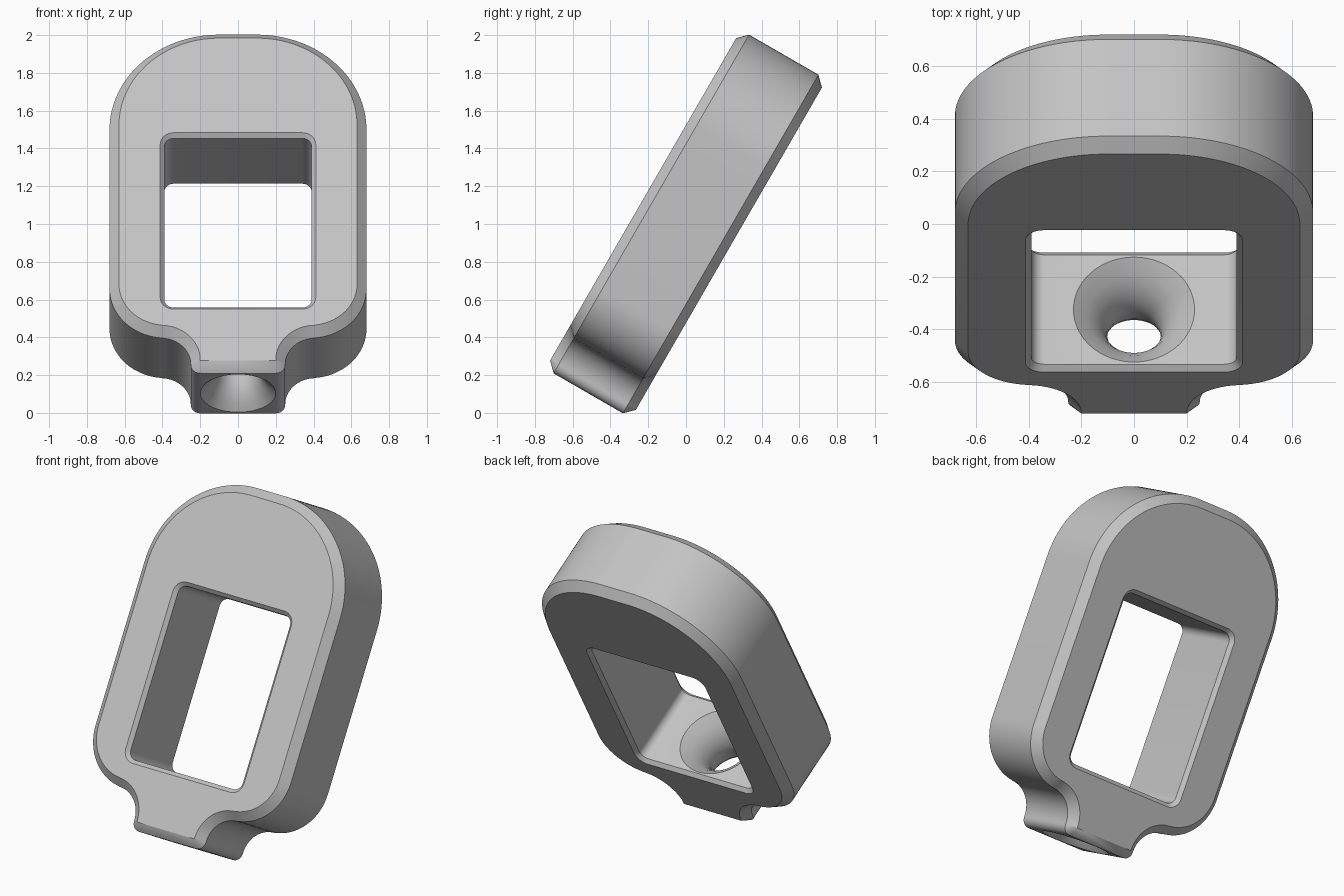
import bpy
import bmesh
from math import sin, cos, radians, tau

cube = bpy.data.objects.get("Cube")
if cube:
    bpy.data.objects.remove(cube, do_unlink=True)

grey = bpy.data.materials.new("plain_grey")
grey.use_nodes = True
colour = (0.55, 0.55, 0.55, 1)
grey.diffuse_color = colour
grey.node_tree.nodes["Principled BSDF"].inputs["Base Color"].default_value = colour


def arc(cx, cy, r, start, end, steps):
    angles = [radians(start + (end - start) * i / steps) for i in range(steps + 1)]
    return [(cx + r * cos(a), cy + r * sin(a)) for a in angles]


def mirrored(half):
    """Close a right-hand half outline with its mirror image."""
    return half + [(-x, y) for x, y in reversed(half)]


def loft(name, rings):
    """Skin a closed solid through equal-length rings."""
    bm = bmesh.new()
    loops = [[bm.verts.new(p) for p in ring] for ring in rings]
    n = len(loops[0])
    for a, b in zip(loops, loops[1:]):
        for i in range(n):
            j = (i + 1) % n
            bm.faces.new((a[i], a[j], b[j], b[i]))
    bm.faces.new(loops[0])
    bm.faces.new(loops[-1])
    bmesh.ops.remove_doubles(bm, verts=bm.verts[:], dist=0.0005)
    bmesh.ops.recalc_face_normals(bm, faces=bm.faces[:])
    mesh = bpy.data.meshes.new(name)
    bm.to_mesh(mesh)
    bm.free()
    mesh.materials.append(grey)
    obj = bpy.data.objects.new(name, mesh)
    bpy.context.collection.objects.link(obj)
    return obj


def body_outline(inset):
    return mirrored(
        arc(0.1, 0.455, 0.58 - inset, 90, 0, 32)          # broad top shoulder
        + arc(0.38, -0.52, 0.3 - inset, 0, -90, 20)       # lower shoulder
        + arc(0.41, -0.98, 0.16 + inset, 90, 180, 16)     # hollow neck
        + arc(0.2, -0.985, 0.05 - inset, 0, -90, 6))      # foot corner


def window_outline(flare):
    return mirrored(
        arc(0.34, 0.335, 0.05 + flare, 90, 0, 8)
        + arc(0.34, -0.6, 0.05 + flare, 0, -90, 8))


def stack(outline, levels):
    return [[(x, y, w) for x, y in outline(d)] for w, d in levels]


# Body slab with chamfered rims
body = loft("body", stack(body_outline, [(-0.262, 0.05), (-0.212, 0), (0.212, 0), (0.262, 0.05)]))

# Rectangular window with lightly chamfered edges
window = loft("window_cutter", stack(window_outline, [(-0.3, 0.06), (-0.24, 0), (0.24, 0), (0.3, 0.06)]))

# Waisted bore through the foot
bore_profile = [(0.23, -0.5), (0.23, -0.65), (0.175, -0.695), (0.138, -0.74), (0.115, -0.785),
                (0.103, -0.83), (0.102, -0.87), (0.112, -0.915), (0.133, -0.96), (0.163, -1.0),
                (0.2, -1.035), (0.2, -1.15)]
bore = loft("bore_cutter", [[(r * cos(tau * i / 64), v, r * sin(tau * i / 64)) for i in range(64)]
                            for r, v in bore_profile])

# Cut the openings
bpy.context.view_layer.objects.active = body
for cutter in (window, bore):
    cutter.hide_render = True
    cut = body.modifiers.new("cut", "BOOLEAN")
    cut.operation = "DIFFERENCE"
    cut.solver = "EXACT"
    cut.object = cutter
    bpy.ops.object.modifier_apply(modifier=cut.name)
    bpy.data.objects.remove(cutter, do_unlink=True)

# Lean the body back
body.rotation_euler = (radians(60), 0, 0)
body.location = (0, 0, 1)
bpy.ops.object.select_all(action="DESELECT")
body.select_set(True)
bpy.ops.object.shade_smooth_by_angle(angle=radians(28))
